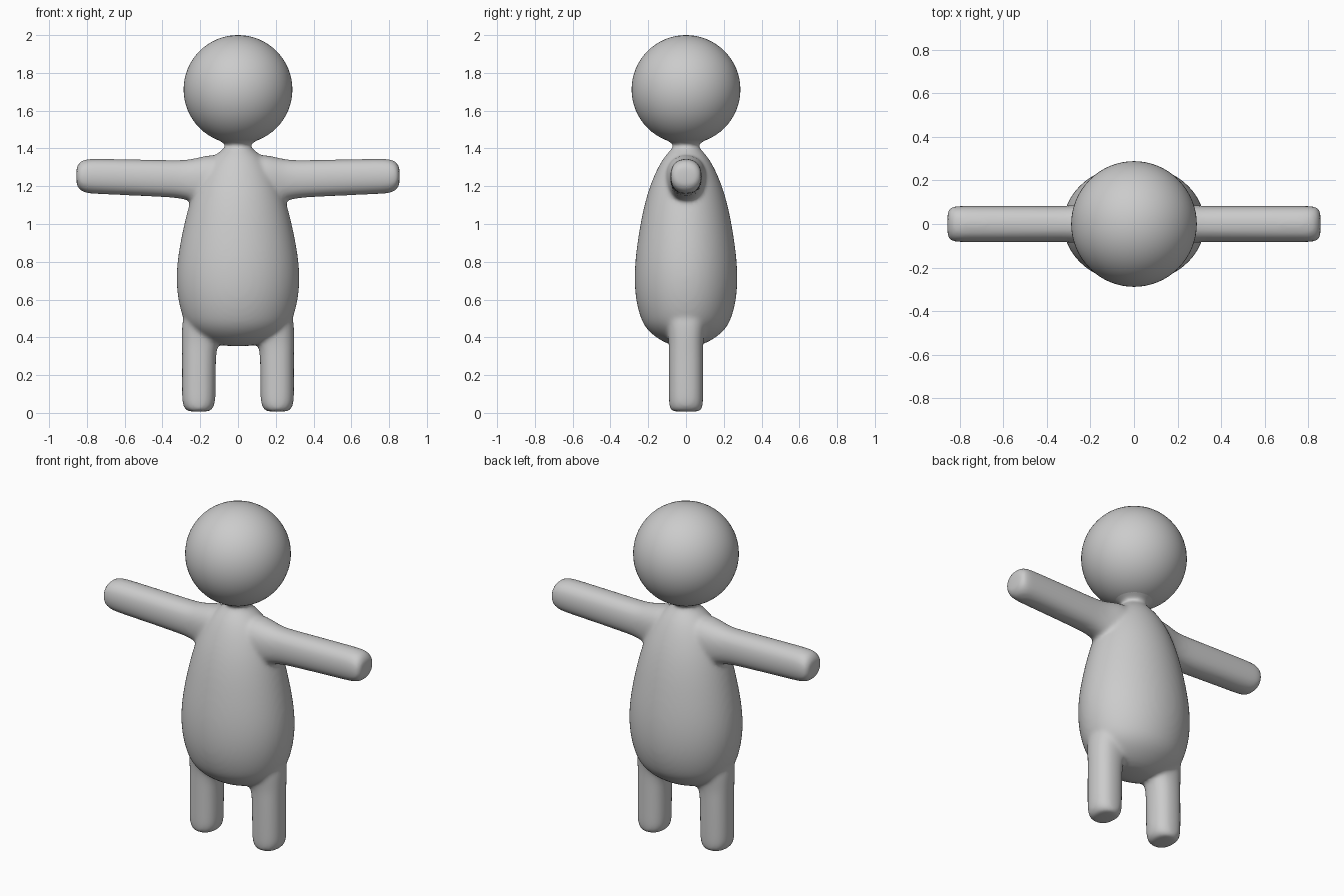
import bpy, bmesh
from math import sin, cos, pi, copysign
from mathutils import Vector

cube = bpy.data.objects.get("Cube")
if cube:
    bpy.data.objects.remove(cube, do_unlink=True)

grey = bpy.data.materials.new("plain grey")
grey.use_nodes = True
colour = (0.6, 0.6, 0.6, 1)
grey.diffuse_color = colour
grey.node_tree.nodes["Principled BSDF"].inputs["Base Color"].default_value = colour

SIDES = 24


def loft(bm, rings, place, power=2.0):
    """Skin rounded rings (position, shift, radius a, radius b) and cap both ends."""
    loops = []
    for pos, shift, ra, rb in rings:
        loop = []
        for i in range(SIDES):
            c, s = cos(2 * pi * i / SIDES), sin(2 * pi * i / SIDES)
            a = copysign(abs(c) ** (2 / power), c) * ra
            b = copysign(abs(s) ** (2 / power), s) * rb
            loop.append(bm.verts.new(place(pos, shift + a, b)))
        loops.append(loop)
    for low, high in zip(loops, loops[1:]):
        for i in range(SIDES):
            j = (i + 1) % SIDES
            bm.faces.new((low[i], low[j], high[j], high[i]))
    bm.faces.new(loops[0][::-1])
    bm.faces.new(loops[-1])


# Torso and neck: height, shift, half width, half depth
torso = [
    (0.352, 0, 0.08, 0.06), (0.375, 0, 0.16, 0.12), (0.41, 0, 0.22, 0.175),
    (0.45, 0, 0.265, 0.216), (0.5, 0, 0.295, 0.243), (0.6, 0, 0.322, 0.27),
    (0.72, 0, 0.332, 0.277), (0.85, 0, 0.319, 0.268), (1.0, 0, 0.288, 0.244),
    (1.1, 0, 0.262, 0.223), (1.2, 0, 0.23, 0.194), (1.3, 0, 0.18, 0.151),
    (1.36, 0, 0.13, 0.113), (1.4, 0, 0.075, 0.075), (1.415, 0, 0.062, 0.062),
    (1.43, 0, 0.078, 0.078), (1.455, 0, 0.13, 0.13), (1.49, 0, 0.16, 0.16)]

# Arm: reach, centre height, half height, half depth
arm = [
    (0.08, 1.23, 0.15, 0.12), (0.18, 1.235, 0.125, 0.105), (0.24, 1.23, 0.115, 0.09),
    (0.3, 1.237, 0.101, 0.084), (0.4, 1.241, 0.099, 0.084), (0.6, 1.248, 0.096, 0.084),
    (0.78, 1.253, 0.094, 0.084), (0.82, 1.254, 0.088, 0.083), (0.845, 1.254, 0.068, 0.077),
    (0.857, 1.254, 0.045, 0.055)]

# Leg: height, centre offset, half width, half depth
leg = [
    (0.006, 0.208, 0.05, 0.068), (0.014, 0.208, 0.07, 0.084), (0.045, 0.208, 0.088, 0.091),
    (0.1, 0.208, 0.09, 0.092), (0.3, 0.207, 0.09, 0.092), (0.35, 0.203, 0.095, 0.092),
    (0.39, 0.195, 0.104, 0.094), (0.48, 0.19, 0.108, 0.105), (0.55, 0.18, 0.1, 0.11)]

bm = bmesh.new()
loft(bm, torso, lambda p, a, b: Vector((a, b, p)))
for side in (-1, 1):
    loft(bm, arm, lambda p, a, b: Vector((side * p, b, a)), 2.3)
    loft(bm, leg, lambda p, a, b: Vector((side * a, b, p)), 2.3)
bmesh.ops.recalc_face_normals(bm, faces=bm.faces)
mesh = bpy.data.meshes.new("body")
bm.to_mesh(mesh)
bm.free()
body = bpy.data.objects.new("body", mesh)
bpy.context.collection.objects.link(body)
mesh.materials.append(grey)

# Fuse the limbs into the torso with soft joints
body.modifiers.new("round", "SUBSURF").levels = 2
body.modifiers["round"].render_levels = 2
fuse = body.modifiers.new("fuse", "REMESH")
fuse.mode = "VOXEL"
fuse.voxel_size = 0.012
fuse.use_smooth_shade = True
soften = body.modifiers.new("soften", "SMOOTH")
soften.factor = 0.5
soften.iterations = 10

# Head
bpy.ops.mesh.primitive_uv_sphere_add(segments=64, ring_count=32, radius=0.288,
                                     location=(0, 0, 1.712))
head = bpy.context.object
head.name = "head"
head.data.materials.append(grey)
bpy.ops.object.shade_smooth()
